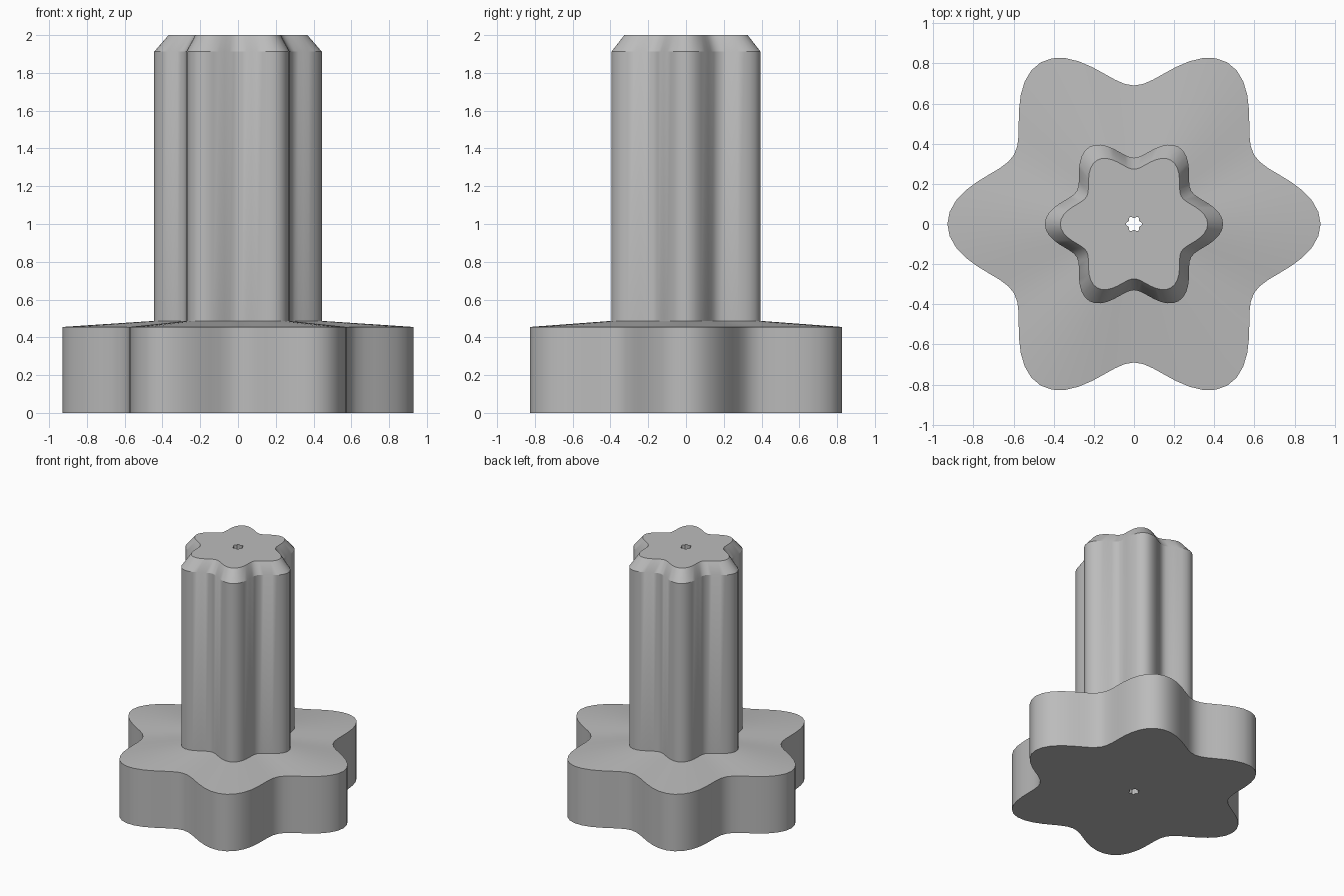
import bpy, bmesh, math

cube = bpy.data.objects.get("Cube")
if cube:
    bpy.data.objects.remove(cube, do_unlink=True)

SEGMENTS = 96
LOBES = 6
WAVE = 0.148      # lobe depth relative to the mean radius

# Single plain grey
grey = bpy.data.materials.new("plain_grey")
grey.use_nodes = True
colour = (0.5, 0.5, 0.5, 1.0)
grey.diffuse_color = colour
grey.node_tree.nodes["Principled BSDF"].inputs["Base Color"].default_value = colour


def lobed_ring(bm, radius, z):
    """Closed wavy outline with six lobes, one pointing along +x."""
    ring = []
    for i in range(SEGMENTS):
        a = math.tau * i / SEGMENTS
        r = radius * (1 + WAVE * math.cos(LOBES * a))
        ring.append(bm.verts.new((r * math.cos(a), r * math.sin(a), z)))
    return ring


# Mean radius and height: bore, base, sloped shoulder, shaft, chamfered tip
profile = [
    (0.035, 0.0),
    (0.81, 0.0),
    (0.81, 0.455),
    (0.387, 0.487),
    (0.387, 1.912),
    (0.32, 2.0),
    (0.035, 2.0),
]

# Sweep the profile round the lobed outline, closing through the bore
bm = bmesh.new()
rings = [lobed_ring(bm, r, z) for r, z in profile]
for low, high in zip(rings, rings[1:] + rings[:1]):
    for i in range(SEGMENTS):
        j = (i + 1) % SEGMENTS
        bm.faces.new((low[i], low[j], high[j], high[i]))
bmesh.ops.recalc_face_normals(bm, faces=bm.faces)

mesh = bpy.data.meshes.new("lobed_knob")
bm.to_mesh(mesh)
bm.free()
mesh.materials.append(grey)
knob = bpy.data.objects.new("lobed_knob", mesh)
bpy.context.collection.objects.link(knob)

# Smooth around the lobes, crisp at the rims
bpy.ops.object.select_all(action="DESELECT")
knob.select_set(True)
bpy.context.view_layer.objects.active = knob
bpy.ops.object.shade_smooth_by_angle(angle=math.radians(30))
# Shoulder and chamfer rims stay sharp
